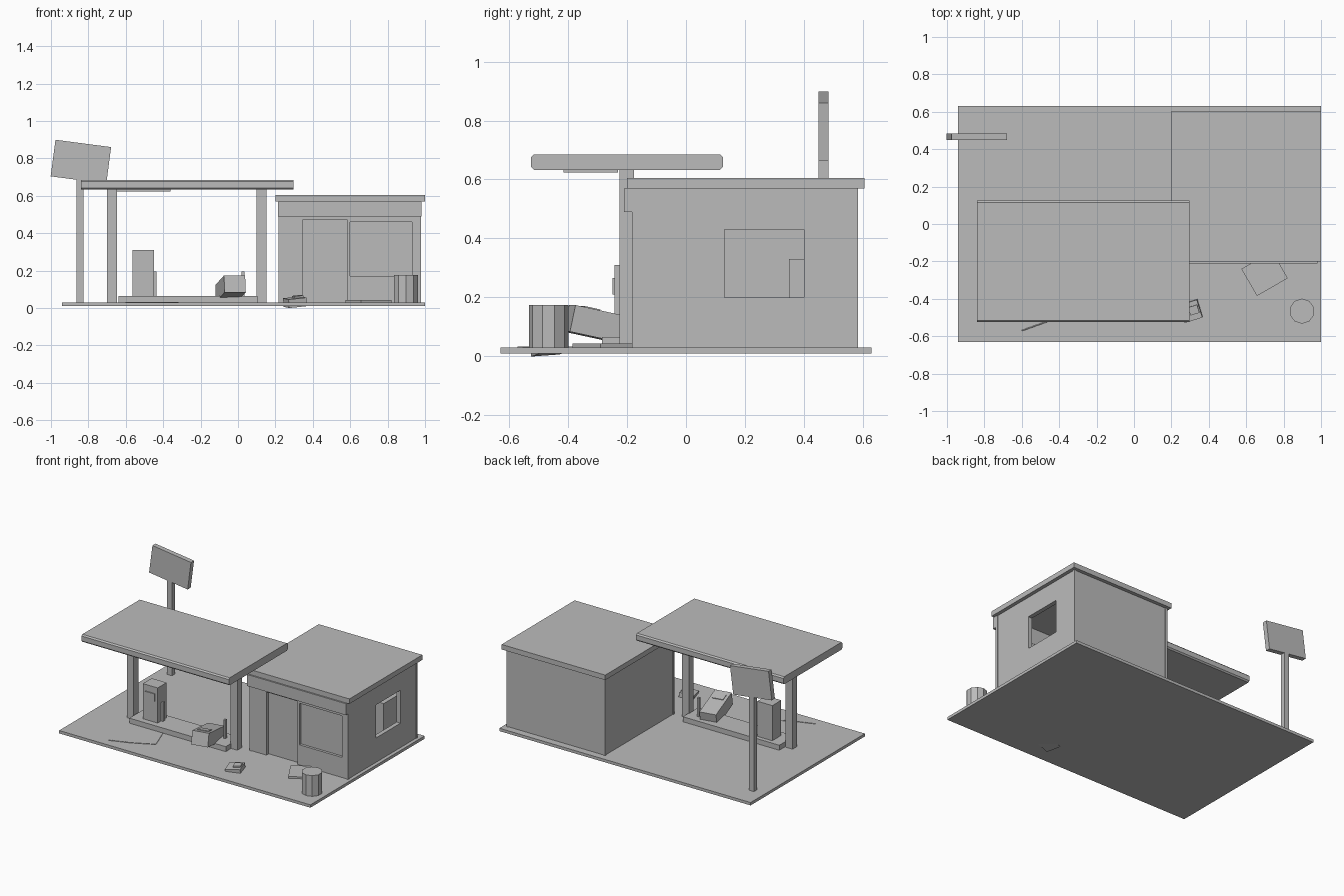
import bpy, bmesh
from math import radians
from mathutils import Matrix, Vector, Euler

cube = bpy.data.objects.get("Cube")
if cube:
    bpy.data.objects.remove(cube, do_unlink=True)

grey = bpy.data.materials.new("plain_grey")
grey.use_nodes = True
grey.diffuse_color = (0.5, 0.5, 0.5, 1)
grey.node_tree.nodes["Principled BSDF"].inputs["Base Color"].default_value = (0.5, 0.5, 0.5, 1)


def finish(name, bm):
    bmesh.ops.recalc_face_normals(bm, faces=bm.faces)
    mesh = bpy.data.meshes.new(name)
    bm.to_mesh(mesh)
    bm.free()
    mesh.materials.append(grey)
    obj = bpy.data.objects.new(name, mesh)
    bpy.context.collection.objects.link(obj)
    return obj


def boxes(name, *bounds):
    """One object from boxes given as ((x0, x1), (y0, y1), (z0, z1))."""
    bm = bmesh.new()
    for b in bounds:
        centre = Vector([(lo + hi) / 2 for lo, hi in b])
        size = Vector([hi - lo for lo, hi in b])
        bmesh.ops.create_cube(bm, size=1, matrix=Matrix.LocRotScale(centre, None, size))
    return finish(name, bm)


def tilted_box(name, centre, size, rot):
    obj = boxes(name, *[tuple((-s / 2, s / 2) for s in size)])
    obj.location = centre
    obj.rotation_euler = Euler([radians(a) for a in rot])
    return obj


# Ground slab
G = 0.03
boxes("ground_slab", ((-0.94, 1), (-0.63, 0.63), (0.01, G)))

# Shop walls: hollow, with door and window openings
X0, X1, Y0, Y1, TOP, T = 0.22, 0.975, -0.18, 0.58, 0.57, 0.03
front, side = (Y0, Y0 + T), (X1 - T, X1)
boxes("front_wall",
      ((X0, 0.345), front, (G, TOP)),
      ((0.345, 0.585), front, (0.47, TOP)),
      ((0.585, 0.6), front, (G, TOP)),
      ((0.6, 0.93), front, (G, 0.17)),
      ((0.6, 0.93), front, (0.46, TOP)),
      ((0.93, X1), front, (G, TOP)))
boxes("window_side_wall",
      (side, (Y0 + T, 0.13), (G, TOP)),
      (side, (0.13, 0.4), (G, 0.2)),
      (side, (0.13, 0.4), (0.43, TOP)),
      (side, (0.4, Y1), (G, TOP)))
boxes("back_wall", ((X0, X1 - T), (Y1 - T, Y1), (G, TOP)))
boxes("plain_side_wall", ((X0, X0 + T), (Y0 + T, Y1 - T), (G, TOP)))
boxes("door", ((0.345, 0.585), (Y0 + 0.025, Y0 + 0.035), (G, 0.47)))
boxes("front_window_pane", ((0.6, 0.93), (Y0 + 0.018, Y0 + 0.028), (0.17, 0.46)))
boxes("counter", ((0.3, 0.88), (0.35, 0.55), (G, 0.33)))

# Corner trims, sign band and roof
for i, x in enumerate((X0 - 0.004, X1 - 0.012)):
    for j, y in enumerate((Y0 - 0.004, Y1 - 0.012)):
        boxes(f"corner_trim_{i}{j}", ((x, x + 0.016), (y, y + 0.016), (G, TOP)))
boxes("sign_band", ((0.215, 0.98), (-0.21, Y0), (0.49, TOP)))
boxes("shop_roof", ((0.2, 1), (-0.2, 0.605), (TOP, 0.605)))

# Canopy: chamfered along its two long edges
canopy = boxes("canopy", ((-0.84, 0.297), (-0.525, 0.125), (0.633, 0.685)))
bm = bmesh.new()
bm.from_mesh(canopy.data)
long_edges = [e for e in bm.edges if abs(e.verts[0].co.x - e.verts[1].co.x) > 1]
bmesh.ops.bevel(bm, geom=long_edges, offset=0.009, segments=1, affect='EDGES')
bm.to_mesh(canopy.data)
bm.free()
boxes("canopy_light", ((-0.65, -0.36), (-0.415, -0.23), (0.624, 0.634)))

# Canopy posts and pump island
for name, x in (("right_post", -0.7), ("left_post", 0.1)):
    boxes(name, ((x, x + 0.053), (-0.226, -0.176), (G, 0.634)))
boxes("pump_island", ((-0.64, 0.105), (-0.285, -0.115), (G, 0.065)))

# Standing pump with display and nozzle
boxes("pump", ((-0.565, -0.45), (-0.243, -0.145), (0.065, 0.31)))
boxes("pump_display", ((-0.545, -0.47), (-0.25, -0.243), (0.21, 0.265)))
boxes("pump_nozzle", ((-0.45, -0.436), (-0.205, -0.185), (0.065, 0.195)))

# Toppled pump and its leftover nozzle bar
tilted_box("fallen_pump", (-0.04, -0.275, 0.103), (0.115, 0.25, 0.092), (-12, 0, 11))
tilted_box("fallen_pump_display", (-0.03, -0.325, 0.161), (0.075, 0.055, 0.008), (-12, 0, 11))
boxes("bent_nozzle_bar", ((0.02, 0.034), (-0.19, -0.172), (0.065, 0.195)))

# Hose lying on the ground
curve = bpy.data.curves.new("ground_hose", 'CURVE')
curve.dimensions = '3D'
curve.bevel_depth = 0.003
curve.bevel_resolution = 1
path = [(-0.6, -0.57), (-0.46, -0.52), (-0.32, -0.45), (-0.39, -0.26)]
spline = curve.splines.new('POLY')
spline.points.add(len(path) - 1)
for point, (x, y) in zip(spline.points, path):
    point.co = (x, y, G, 1)
curve.materials.append(grey)
bpy.context.collection.objects.link(bpy.data.objects.new("ground_hose", curve))

# Roadside sign on a pole
boxes("sign_pole", ((-0.863, -0.825), (0.45, 0.484), (G, 0.72)))
tilted_box("sign_board", (-0.84, 0.467, 0.782), (0.3, 0.034, 0.197), (0, 7.5, 0))

# Barrel
bm = bmesh.new()
bmesh.ops.create_cone(bm, cap_ends=True, segments=10, radius1=0.067, radius2=0.067, depth=0.145)
barrel = finish("barrel", bm)
barrel.location = (0.898, -0.466, G + 0.0725)

# Fallen board and rubble in front of the shop
tilted_box("fallen_board", (0.698, -0.265, 0.036), (0.19, 0.167, 0.014), (0, 0, 30))
tilted_box("rubble_block", (0.305, -0.465, 0.031), (0.1, 0.1, 0.046), (4, -6, 17))
tilted_box("rubble_chip", (0.32, -0.46, 0.06), (0.05, 0.045, 0.012), (4, -6, 17))
